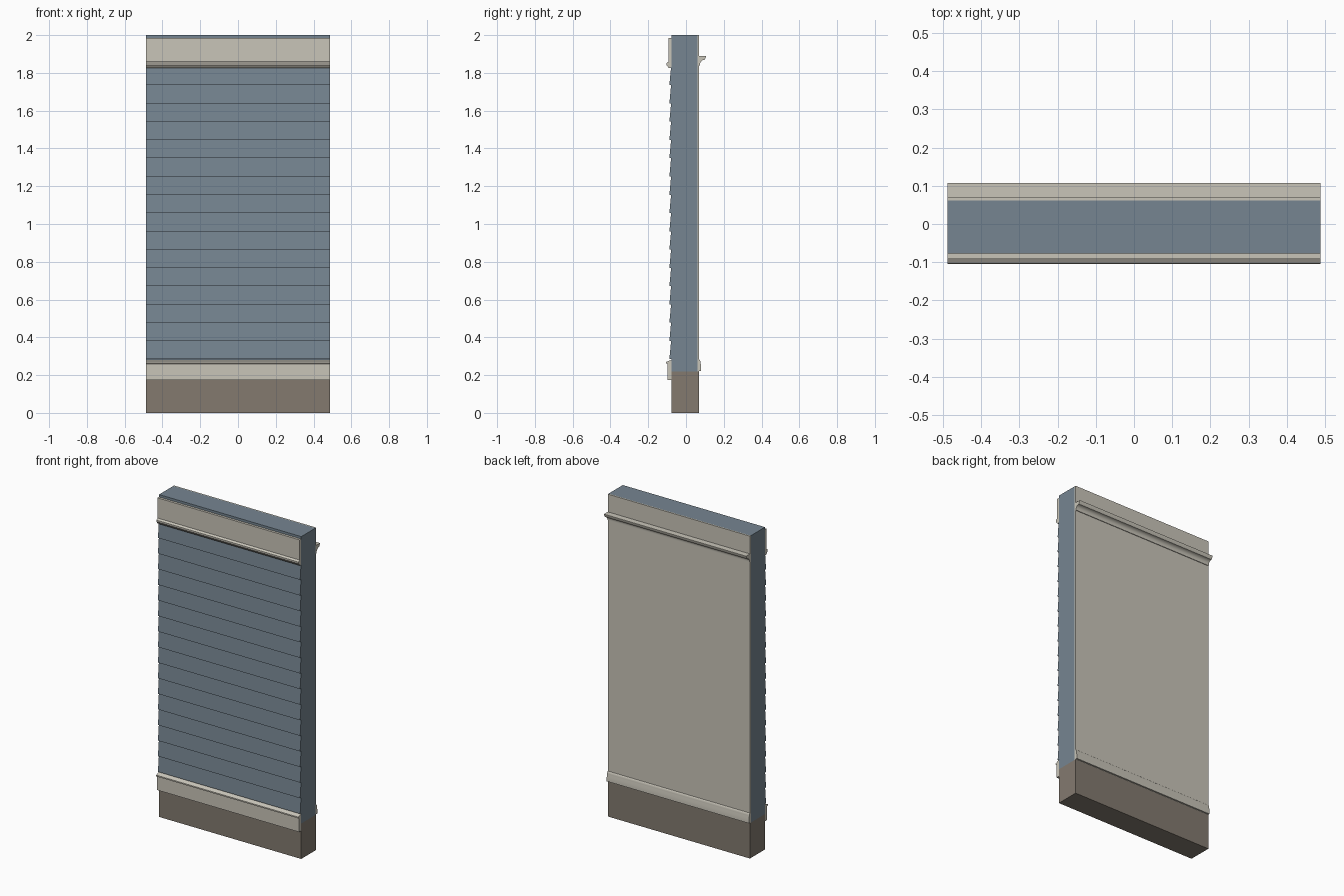
import bpy, bmesh, math

if "Cube" in bpy.data.objects:
    bpy.data.objects.remove(bpy.data.objects["Cube"], do_unlink=True)

HALF_WIDTH = 0.488
FRONT, CORE_BACK, BACK = -0.077, 0.062, 0.07
SILL, TOP = 0.22, 2.0


def make_material(name, rgb):
    mat = bpy.data.materials.new(name)
    mat.use_nodes = True
    color = (*rgb, 1)
    mat.diffuse_color = color
    mat.node_tree.nodes["Principled BSDF"].inputs["Base Color"].default_value = color
    return mat


blue = make_material("slate blue", (0.18, 0.235, 0.283))
cream = make_material("warm cream", (0.584, 0.558, 0.485))
brown = make_material("stone brown", (0.227, 0.195, 0.159))


def extrude_profile(name, profile, mat, smooth=False):
    """Extrude a (y, z) outline across the width of the wall."""
    bm = bmesh.new()
    face = bm.faces.new([bm.verts.new((-HALF_WIDTH, y, z)) for y, z in profile])
    ext = bmesh.ops.extrude_face_region(bm, geom=[face])
    moved = [v for v in ext["geom"] if isinstance(v, bmesh.types.BMVert)]
    bmesh.ops.translate(bm, verts=moved, vec=(2 * HALF_WIDTH, 0, 0))
    bmesh.ops.recalc_face_normals(bm, faces=bm.faces[:])
    mesh = bpy.data.meshes.new(name)
    bm.to_mesh(mesh)
    bm.free()
    mesh.materials.append(mat)
    obj = bpy.data.objects.new(name, mesh)
    bpy.context.collection.objects.link(obj)
    if smooth:
        bpy.ops.object.select_all(action="DESELECT")
        obj.select_set(True)
        bpy.context.view_layer.objects.active = obj
        bpy.ops.object.shade_smooth_by_angle(angle=math.radians(30))
    return obj


def slab(name, y0, y1, z0, z1, mat):
    return extrude_profile(name, [(y0, z0), (y1, z0), (y1, z1), (y0, z1)], mat)


# Wall body
slab("foundation", FRONT, BACK, 0, SILL, brown)
slab("wall_core", FRONT, CORE_BACK, SILL, TOP, blue)
slab("inner_panel", CORE_BACK, BACK, SILL, TOP, cream)

# Overlapping clapboards, each thicker at its lower edge
BOARDS, LOW, HIGH = 16, 0.284, 1.832
step = (HIGH - LOW) / BOARDS
outline = [(FRONT, LOW)]
for i in range(BOARDS):
    outline += [(-0.088, LOW + i * step), (-0.079, LOW + (i + 1) * step)]
outline.append((FRONT, HIGH))
extrude_profile("clapboard_siding", outline, blue)

# Front frieze board with a small lip at its lower edge
extrude_profile("front_frieze", [
    (FRONT, 1.985), (-0.092, 1.985), (-0.092, 1.86), (-0.104, 1.852),
    (-0.104, 1.842), (-0.09, 1.825), (FRONT, 1.825)], cream)

# Front skirt board with a sloped drip cap
extrude_profile("front_skirt", [
    (FRONT, 0.175), (-0.098, 0.175), (-0.098, 0.26), (-0.105, 0.262),
    (-0.105, 0.27), (FRONT, 0.281)], cream)

# Inner crown moulding with a hollow underside
cove = []
for i in range(9):
    a = math.radians(90 * i / 8)
    cove.append((0.098 - 0.024 * math.cos(a), 1.845 + 0.024 * math.sin(a)))
extrude_profile("crown_moulding", [(BACK, 1.84), (0.074, 1.84)] + cove + [
    (0.107, 1.886), (0.107, 1.89), (BACK, 1.89)], cream, smooth=True)

# Inner baseboard with a rounded top
curve = []
for i in range(7):
    a = math.radians(90 * i / 6)
    curve.append((BACK + 0.007 * math.cos(a), 0.262 + 0.02 * math.sin(a)))
extrude_profile("baseboard", [(BACK, 0.222), (0.08, 0.222), (0.08, 0.25)] + curve,
                cream, smooth=True)
